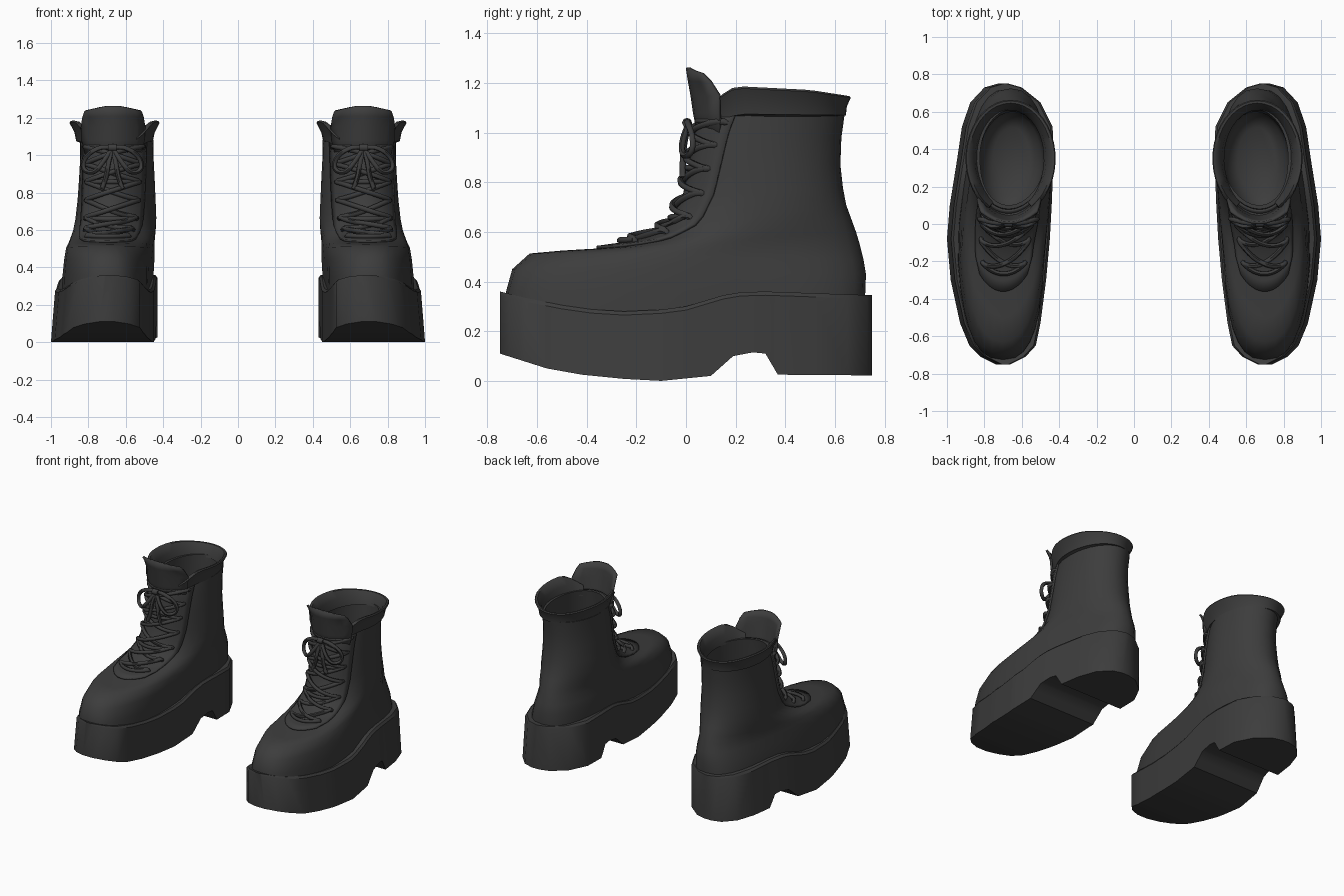
import bpy, bmesh, math
from mathutils import Vector

if "Cube" in bpy.data.objects:
    bpy.data.objects.remove(bpy.data.objects["Cube"])

leather = bpy.data.materials.new("charcoal_leather")
leather.diffuse_color = (0.046, 0.046, 0.046, 1)
leather.use_nodes = True
leather.node_tree.nodes["Principled BSDF"].inputs["Base Color"].default_value = leather.diffuse_color


def interp(table, x):
    """Piecewise linear lookup; each row is (key, value, value...)."""
    if x <= table[0][0]:
        return table[0][1:]
    for a, b in zip(table, table[1:]):
        if x <= b[0]:
            t = (x - a[0]) / (b[0] - a[0])
            return tuple(p + (q - p) * t for p, q in zip(a[1:], b[1:]))
    return table[-1][1:]


def finish(name, bm, angle=40, thick=0):
    """Turn a bmesh into a named part, mirrored for the other boot."""
    bmesh.ops.recalc_face_normals(bm, faces=bm.faces)
    me = bpy.data.meshes.new(name)
    bm.to_mesh(me)
    bm.free()
    me.materials.append(leather)
    me.shade_smooth()
    me.set_sharp_from_angle(angle=math.radians(angle))
    ob = bpy.data.objects.new(name, me)
    bpy.context.collection.objects.link(ob)
    if thick:
        so = ob.modifiers.new("thickness", 'SOLIDIFY')
        so.thickness, so.offset = thick, 0
    mi = ob.modifiers.new("pair", 'MIRROR')
    mi.use_mirror_merge = False
    return ob


def loft(bm, rings, closed=True, cap=(True, True)):
    rows = [[bm.verts.new(p) for p in r] for r in rings]
    n = len(rows[0])
    for a, b in zip(rows, rows[1:]):
        for i in range(n if closed else n - 1):
            j = (i + 1) % n
            bm.faces.new((a[i], a[j], b[j], b[i]))
    for use, row in zip(cap, (rows[0], rows[-1])):
        if use:
            bm.faces.new(row)


def tube(bm, pts, r=0.013, sides=6, rounds=2):
    """Round cord along a corner-cut path."""
    pts = [Vector(p) for p in pts]
    for _ in range(rounds):
        new = [pts[0]]
        for a, b in zip(pts, pts[1:]):
            new += [a.lerp(b, 0.25), a.lerp(b, 0.75)]
        pts = new + [pts[-1]]
    rings, side = [], None
    for i, p in enumerate(pts):
        d = (pts[min(i + 1, len(pts) - 1)] - pts[max(i - 1, 0)]).normalized()
        if side is None:
            side = d.orthogonal()
        side = (side - d * side.dot(d)).normalized()
        up = d.cross(side)
        rings.append([p + (side * math.cos(k * math.tau / sides)
                           + up * math.sin(k * math.tau / sides)) * r
                      for k in range(sides)])
    loft(bm, rings)


# Platform sole: sections along the length, with arch and heel
OUTLINE = [(-.75, .66, .74), (-.71, .58, .82), (-.65, .525, .88), (-.53, .50, .93),
           (-.3, .47, .98), (-.08, .45, 1.0), (.1, .44, .985), (.35, .43, .945),
           (.52, .435, .92), (.65, .50, .875), (.73, .60, .80), (.75, .67, .73)]
TOP = [(-.75, .36), (-.65, .335), (-.5, .305), (-.38, .288), (-.25, .28), (-.1, .287),
       (0, .30), (.15, .345), (.22, .357), (.32, .36), (.75, .345)]
BOTTOM = [(-.75, .11), (-.56, .05), (-.42, .025), (-.25, .008), (-.1, 0), (.1, .02),
          (.19, .10), (.27, .115), (.32, .11), (.37, .025), (.75, .022)]
sections = []
for y in sorted({r[0] for r in OUTLINE + TOP + BOTTOM}):
    (xi, xo), (zt,), (zb,) = interp(OUTLINE, y), interp(TOP, y), interp(BOTTOM, y)
    sections.append([(x, y, z) for x, z in (
        (xi, zb), (xi, zt - .015), (xi + .012, zt),
        (xo - .035, zt), (xo - .022, zt - .015), (xo, zb))])
bm = bmesh.new()
loft(bm, sections)
finish("platform_sole", bm, 35)

# Upper: tilted rings (front y, front z, back y, back z, half width, roundness, x shift)
RINGS = [(-.728, .24, .72, .24, .232, 2.7, -.008), (-.725, .36, .722, .35, .232, 2.6, -.014),
         (-.70, .45, .725, .43, .23, 2.4, -.022), (-.63, .513, .715, .49, .226, 2.2, -.028),
         (-.5, .525, .70, .55, .222, 2, -.03), (-.36, .533, .685, .60, .22, 2, -.03),
         (-.2, .555, .665, .655, .218, 2, -.032), (-.06, .62, .645, .71, .215, 2, -.034),
         (0, .75, .632, .78, .208, 2, -.036), (.025, .88, .622, .87, .202, 2, -.037),
         (.045, 1.0, .626, .98, .196, 2, -.037), (.08, 1.08, .64, 1.08, .196, 2, -.036)]
CENTRE = [(-.75, .70), (-.1, .725), (.3, .685), (.75, .68)]
SHIFT = [(-.65, 0), (-.1, 1)]
KEYED = [(i,) + r for i, r in enumerate(RINGS)]


def ring_point(r, c, s):
    """Point on a ring; c = -1 front to 1 back, s = side factor."""
    fy, fz, by, bz, hw, n, dx = r
    y = (fy + by) / 2 + c * (by - fy) / 2
    x = interp(CENTRE, y)[0] + dx * interp(SHIFT, y)[0] + s * hw
    return Vector((x, y, fz + (bz - fz) * (c + 1) / 2))


def ring(r, count=32):
    pts = []
    for k in range(count):
        c, s = math.cos(k * math.tau / count), math.sin(k * math.tau / count)
        e = 2 / r[5]
        pts.append(ring_point(r, -math.copysign(abs(c) ** e, c),
                              math.copysign(abs(s) ** e, s)))
    return pts


def front(level, u, lift=0.0):
    """Point on the front of the upper, u to the side, lifted off the leather."""
    r = interp(KEYED, level)
    q = min(abs(u) / r[4], 1)
    c = -(1 - q ** r[5]) ** (1 / r[5])
    a, b = interp(KEYED, max(level - .5, 0)), interp(KEYED, level + .5)
    d = Vector((0, b[0] - a[0], b[1] - a[1])).normalized()
    n = Vector((u / r[4], -d.z * max(-c, .3), d.y)).normalized()
    return ring_point(r, c, u / r[4]) + n * lift


# The lining turns in at the top and runs down to a rounded insole
lining = [(.10, 1.08, .615, 1.08, .176, 2, -.036), (.075, .9, .60, .9, .178, 2, -.034),
          (.05, .65, .60, .65, .175, 2, -.03), (.06, .52, .59, .52, .16, 2, -.03),
          (.14, .46, .52, .46, .1, 2, -.03)]
bm = bmesh.new()
loft(bm, [ring(r) for r in RINGS + lining])
finish("boot_upper", bm, 50)

# Raised lace panel with a rounded lower end
bm = bmesh.new()
rows = []
for i in range(17):
    lv = 5.0 + i * 5.9 / 16
    half = interp([(5, .125), (5.4, .15), (6.5, .16), (11, .163)], lv)[0]
    rows.append([front(lv, half * (k / 8 - 1), .005) for k in range(17)])
loft(bm, rows, False, (False, False))
finish("lace_panel", bm, 50, .012)

# Tongue standing above the collar; its edges curl back lower down
bm = bmesh.new()
rows = []
for z, y, hw, drop, curl in ((.95, .06, .13, 0, .08), (1.08, .035, .165, 0, .10),
                             (1.15, .025, .168, 0, .11), (1.21, .014, .16, .005, .085),
                             (1.262, .006, .15, .025, .06)):
    row = []
    for k in range(9):
        u = k / 4 - 1
        row.append((.668 + u * hw, y + curl * u * u, z - drop * max(0, abs(u) - .3) / .7))
    rows.append(row)
loft(bm, rows, False, (False, False))
finish("tongue", bm, 50, .014)

# Flared padded collar, open at the front
RIM = [(.08, 1.09), (.13, 1.14), (.17, 1.175), (.21, 1.187), (.5, 1.172), (.66, 1.147)]
BASE = [(.08, 1.04), (.22, 1.075), (.64, 1.07)]
rings = []
for i in range(33):
    th = math.radians(-150 + 300 * i / 32)
    sec = []
    for a, b, h in ((.284, .199, -.01), (.294, .205, 0), (.298, .215, .45), (.314, .241, .93),
                    (.308, .236, 1), (.296, .222, .97), (.272, .190, .5), (.258, .178, -.1)):
        y = .35 + a * math.cos(th)
        zb, zr = interp(BASE, y)[0], interp(RIM, y)[0]
        sec.append((.66 + b * math.sin(th), y, zb + (zr - zb) * h))
    rings.append(sec)
bm = bmesh.new()
loft(bm, rings)
finish("collar", bm, 45)

# Criss-cross laces with straight bars
bm = bmesh.new()
LEVELS = [(5.6, .105), (6.4, .118), (7.2, .125), (8.0, .128), (8.8, .13), (9.6, .135), (10.5, .145)]
for i, (lv, w) in enumerate(LEVELS):
    if i % 2 == 0:
        tube(bm, [front(lv, w * (k / 4 - 1), .02) for k in range(9)], rounds=1)
    if i + 1 < len(LEVELS):
        l2, w2 = LEVELS[i + 1]
        for side in (-1, 1):
            path = [front(lv, side * w * 1.05, -.01)]
            for k in range(9):
                t = k / 8
                path.append(front(lv + (l2 - lv) * t, side * (w + (-w2 - w) * t),
                                  .026 + .008 * side * math.cos(math.pi * (t - .5))))
            path.append(front(l2, -side * w2 * 1.07, -.01))
            tube(bm, path, rounds=1)
finish("laces", bm, 60)

# Bow: two loops, two loose ends and a knot
bm = bmesh.new()
knot = Vector((.672, .012, 1.04))
for side in (-1, 1):
    for path in (((0, 0, 0), (.07, -.01, .005), (.15, .015, -.05), (.16, .015, -.12),
                  (.10, -.025, -.14), (.05, -.03, -.08), (0, 0, 0)),
                 ((0, 0, 0), (.02, -.02, -.08), (.03, -.025, -.15), (.055, -.025, -.22))):
        tube(bm, [knot + Vector((side * x, y, z)) for x, y, z in path])
tube(bm, [knot + Vector((x, -.008, 0)) for x in (-.022, 0, .022)], .02, 8, 1)
finish("lace_bow", bm, 60)
